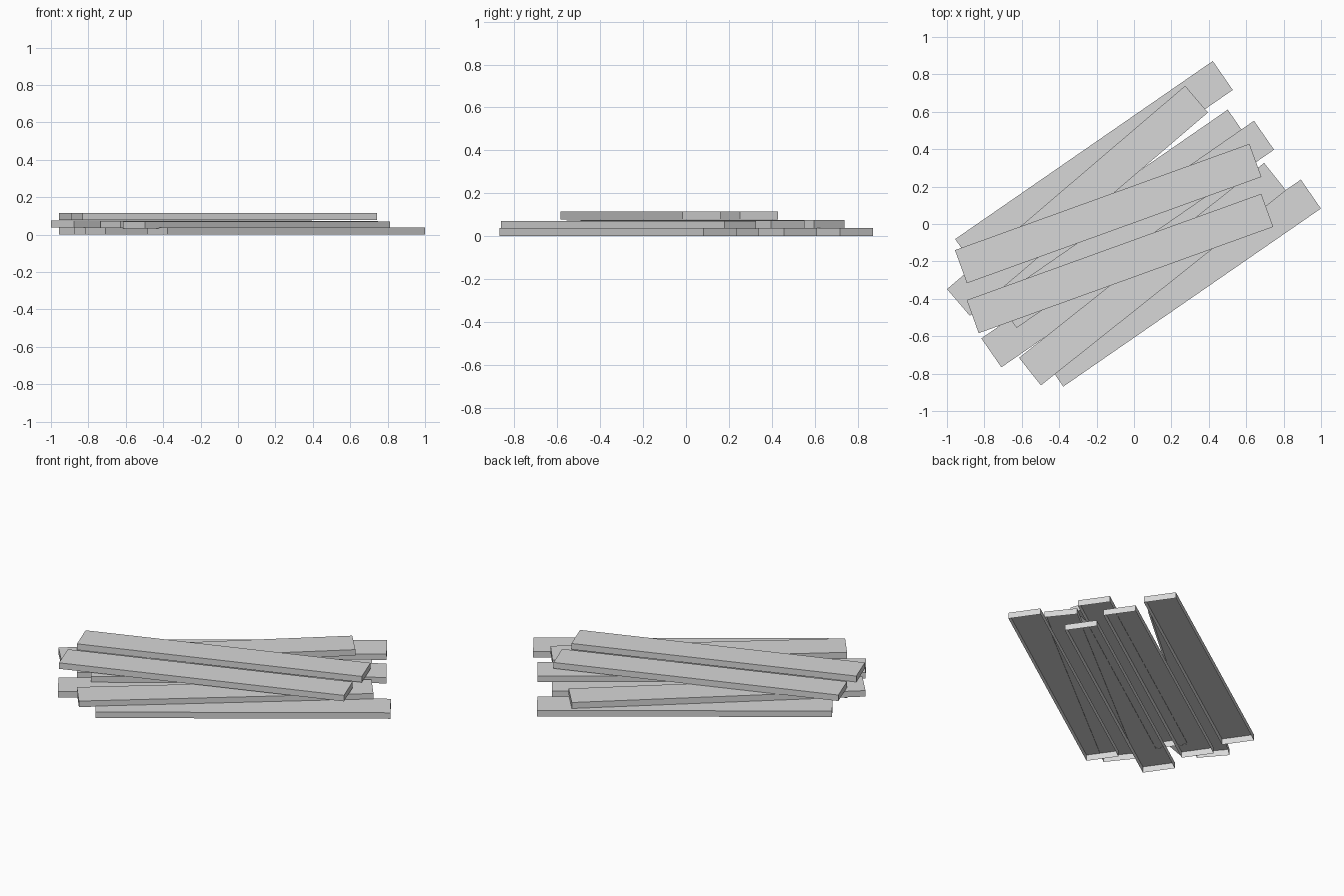
import bpy
import bmesh
import math

default = bpy.data.objects.get("Cube")
if default:
    bpy.data.objects.remove(default, do_unlink=True)

# Single plain grey
GREY = (0.68, 0.68, 0.68, 1.0)
grey = bpy.data.materials.new("plain_grey")
grey.use_nodes = True
grey.diffuse_color = GREY
grey.node_tree.nodes["Principled BSDF"].inputs["Base Color"].default_value = GREY

LENGTH, WIDTH, THICK = 1.674, 0.188, 0.0375


def plank(name, x, y, bottom, degrees):
    """One straight board, open underneath, turned about the vertical axis."""
    bm = bmesh.new()
    bmesh.ops.create_cube(bm, size=1)
    bmesh.ops.scale(bm, vec=(LENGTH, WIDTH, THICK), verts=bm.verts)
    bm.normal_update()
    underside = [f for f in bm.faces if f.normal.z < -0.5]
    bmesh.ops.delete(bm, geom=underside, context='FACES_ONLY')
    mesh = bpy.data.meshes.new(name)
    bm.to_mesh(mesh)
    bm.free()
    mesh.materials.append(grey)
    board = bpy.data.objects.new(name, mesh)
    board.location = (x, y, bottom + THICK / 2)
    board.rotation_euler.z = math.radians(degrees)
    bpy.context.collection.objects.link(board)


# Bottom layer: four parallel boards
for i, (x, y) in enumerate([(-0.214, 0.318), (-0.134, 0.058),
                            (-0.074, -0.213), (0.257, -0.316)], 1):
    plank(f"bottom_plank_{i}", x, y, 0.0, 34.65)

# Middle layer: three boards at slightly different angles and heights
plank("middle_plank_back", -0.302, 0.124, 0.0378, 40.5)
plank("middle_plank_centre", 0.007, -0.002, 0.035, 34.7)
plank("middle_plank_front", 0.099, -0.268, 0.034, 38.5)

# Top layer: two parallel boards
plank("top_plank_back", -0.138, 0.056, 0.078, 19.85)
plank("top_plank_front", -0.075, -0.211, 0.078, 19.85)
